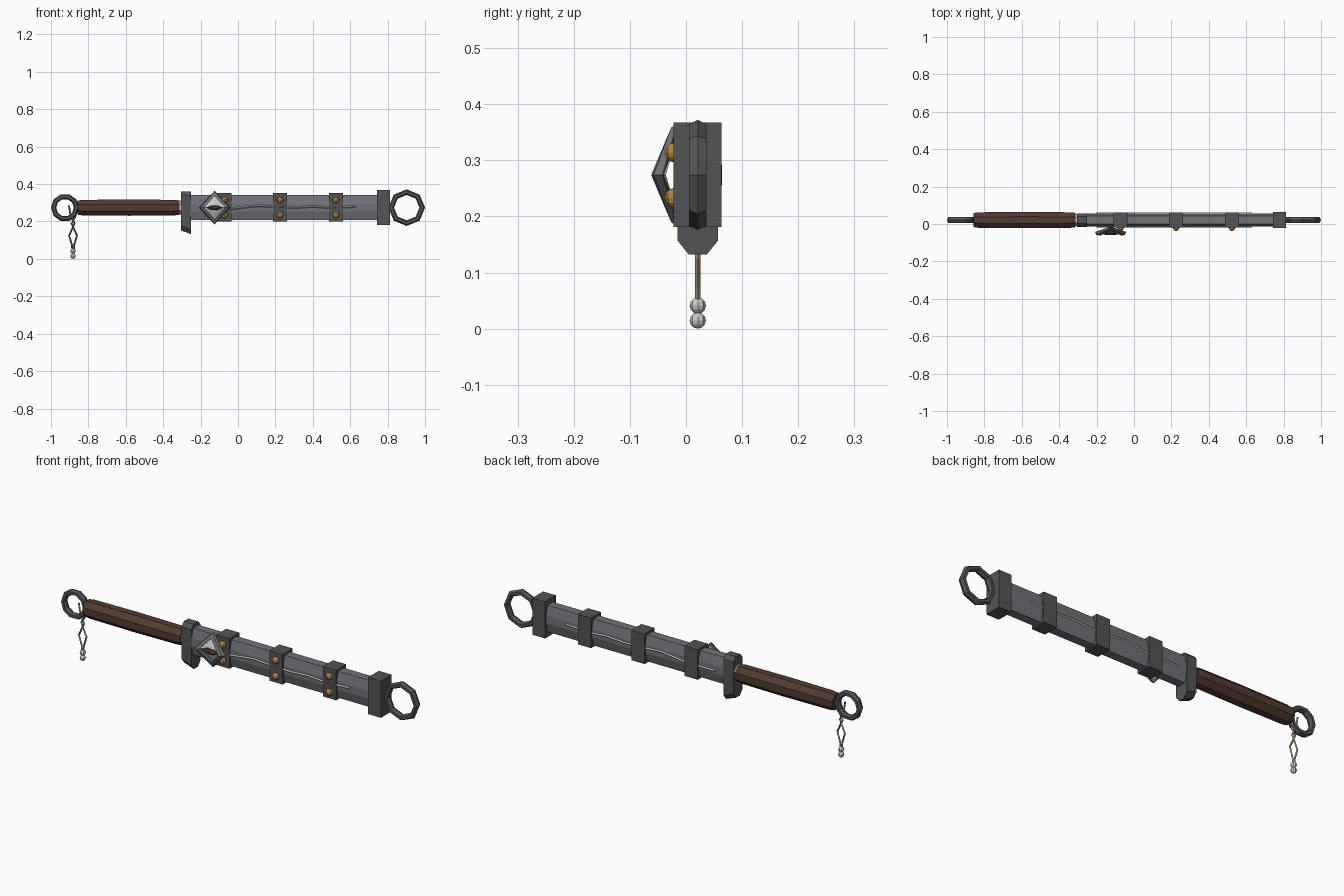
import bpy, bmesh, math
from mathutils import Vector, Matrix

if "Cube" in bpy.data.objects:
    bpy.data.objects.remove(bpy.data.objects["Cube"])

CY, CZ = 0.021, 0.274   # long axis of the weapon


def mat(name, r, g, b):
    m = bpy.data.materials.new(name)
    m.diffuse_color = (r, g, b, 1)
    m.use_nodes = True
    m.node_tree.nodes["Principled BSDF"].inputs["Base Color"].default_value = m.diffuse_color
    return m


STEEL = mat("grey steel", 0.17, 0.165, 0.185)
DARK = mat("dark iron", 0.085, 0.088, 0.092)
BROWN = mat("brown leather", 0.085, 0.043, 0.031)
BRASS = mat("brass", 0.47, 0.23, 0.05)
SILVER = mat("pale silver", 0.58, 0.58, 0.58)
CORD = mat("tan cord", 0.33, 0.28, 0.19)


def make(name, bm, m):
    bmesh.ops.recalc_face_normals(bm, faces=bm.faces)
    me = bpy.data.meshes.new(name)
    bm.to_mesh(me)
    bm.free()
    me.materials.append(m)
    ob = bpy.data.objects.new(name, me)
    bpy.context.collection.objects.link(ob)
    return ob


def loft(name, rings, m, closed=False):
    """Skin a list of equal-length point loops."""
    bm = bmesh.new()
    rows = [[bm.verts.new(p) for p in r] for r in rings]
    n = len(rows[0])
    pairs = list(zip(rows, rows[1:])) + ([(rows[-1], rows[0])] if closed else [])
    for a, b in pairs:
        for i in range(n):
            j = (i + 1) % n
            bm.faces.new((a[i], a[j], b[j], b[i]))
    if not closed:
        bm.faces.new(rows[0])
        bm.faces.new(rows[-1])
    return make(name, bm, m)


def box(name, x0, x1, y0, y1, z0, z1, m):
    return loft(name, [[(x, y0, z0), (x, y1, z0), (x, y1, z1), (x, y0, z1)]
                       for x in (x0, x1)], m)


def ball(name, c, r, m):
    bm = bmesh.new()
    bmesh.ops.create_uvsphere(bm, u_segments=8, v_segments=6, radius=r,
                              matrix=Matrix.Translation(c))
    return make(name, bm, m)


def ring(name, cx, R, sides, rr, ry, m):
    """Ring in the xz plane with a six-sided section."""
    rings = []
    for i in range(sides):
        a = 2 * math.pi * i / sides
        sec = []
        for k in range(6):
            b = math.pi * k / 3
            q = R + rr * math.cos(b)
            sec.append((cx + q * math.cos(a), CY + ry * math.sin(b),
                        CZ + q * math.sin(a)))
        rings.append(sec)
    return loft(name, rings, m, True)


def wire(name, pts, r, m):
    """Square wire along a path lying in an xz plane."""
    pts = [Vector(p) for p in pts]
    rings = []
    for i, p in enumerate(pts):
        d = (pts[min(i + 1, len(pts) - 1)] - pts[max(i - 1, 0)]).normalized()
        s = Vector((-d.z, 0, d.x))
        y = Vector((0, 1, 0))
        rings.append([p + r * v for v in (s, y, -s, -y)])
    return loft(name, rings, m)


def octo(x, ry, rz):
    return [(x, CY + ry * math.cos(a), CZ + rz * math.sin(a))
            for a in [math.pi * (k + 0.5) / 4 for k in range(8)]]


# rings at both ends
ring("pommel_ring", -0.925, 0.061, 10, 0.014, 0.018, DARK)
ring("end_ring", 0.902, 0.083, 8, 0.015, 0.018, DARK)

# grip
loft("grip", [octo(x, r, r) for x, r in ((-0.857, 0.041), (-0.83, 0.045),
     (-0.58, 0.047), (-0.34, 0.045), (-0.312, 0.041))], BROWN)
loft("grip_collar", [octo(x, 0.034, 0.04) for x in (-0.318, -0.29)], SILVER)

# guard, with tapered ends and a slanted foot
side = [(-0.016, 0.132), (-0.036, 0.157), (-0.036, 0.34), (-0.018, 0.36),
        (0.018, 0.36), (0.036, 0.34), (0.036, 0.157), (0.016, 0.132)]
loft("guard", [[(x, CY + y, z + (dz if z < 0.2 else 0)) for y, z in side]
               for x, dz in ((-0.305, 0.02), (-0.25, 0))], DARK)

# scabbard body
sec = [(-0.022, -0.067), (-0.034, -0.02), (-0.034, 0.02), (-0.022, 0.067),
       (0.022, 0.067), (0.034, 0.02), (0.034, -0.02), (0.022, -0.067)]
loft("scabbard", [[(x, CY + y, CZ + z) for y, z in sec] for x in (-0.25, 0.75)], STEEL)

# bands with brass rivets, and the end cap
for i, x in enumerate((-0.072, 0.225, 0.524)):
    box(f"band_{i+1}", x - 0.037, x + 0.037, -0.018, 0.062, 0.2, 0.352, DARK)
    for j, z in enumerate((0.233, 0.314)):
        ball(f"rivet_{i+1}_{j+1}", (x, -0.02, z), 0.018, BRASS)
box("end_cap", 0.743, 0.814, -0.022, 0.063, 0.181, 0.367, DARK)

# inlaid silver line on both broad faces
line = [(-0.2, 0.268), (-0.04, 0.267), (0.1, 0.284), (0.17, 0.279), (0.3, 0.274),
        (0.4, 0.28), (0.5, 0.273), (0.63, 0.28)]
for nm, y in (("front", CY - 0.035), ("back", CY + 0.035)):
    wire(nm + "_inlay", [(x, y, z) for x, z in line], 0.005, SILVER)

# eye emblem: folded diamond frame around a pale eye with a lens
EX = -0.125


def diamond(w, h, ys, yt):
    return [Vector((EX + w, ys, CZ)), Vector((EX, yt, CZ + h)),
            Vector((EX - w, ys, CZ)), Vector((EX, yt, CZ - h))]


frame = [diamond(0.083, 0.09, -0.042, -0.016), diamond(0.077, 0.085, -0.058, -0.026),
         diamond(0.056, 0.062, -0.062, -0.036), diamond(0.058, 0.064, -0.04, -0.016)]
loft("eye_frame", frame, STEEL, True)
loft("eye_white", [diamond(0.065, 0.072, -0.036, -0.014),
                   diamond(0.012, 0.025, -0.046, -0.042)], SILVER)
lens = [(-0.045, 0), (-0.02, 0.012), (0.02, 0.012), (0.045, 0), (0.02, -0.012), (-0.02, -0.012)]
loft("eye_lens", [[(EX + x * s, y, CZ + z * s) for x, z in lens]
                  for y, s in ((-0.036, 1), (-0.052, 1), (-0.06, 0.5))], BROWN)

# tassel: two crossing cords and two beads
TX = -0.882
for nm, s in (("left", -1), ("right", 1)):
    wire(nm + "_cord", [(TX + s * x, CY, z) for x, z in
         ((0.022, 0.285), (0.012, 0.225), (-0.008, 0.19), (0.021, 0.125),
          (0.006, 0.075), (0.003, 0.04))], 0.005, CORD)
for i, z in enumerate((0.041, 0.0145)):
    ball(f"bead_{i+1}", (TX, CY, z), 0.0145, SILVER)
